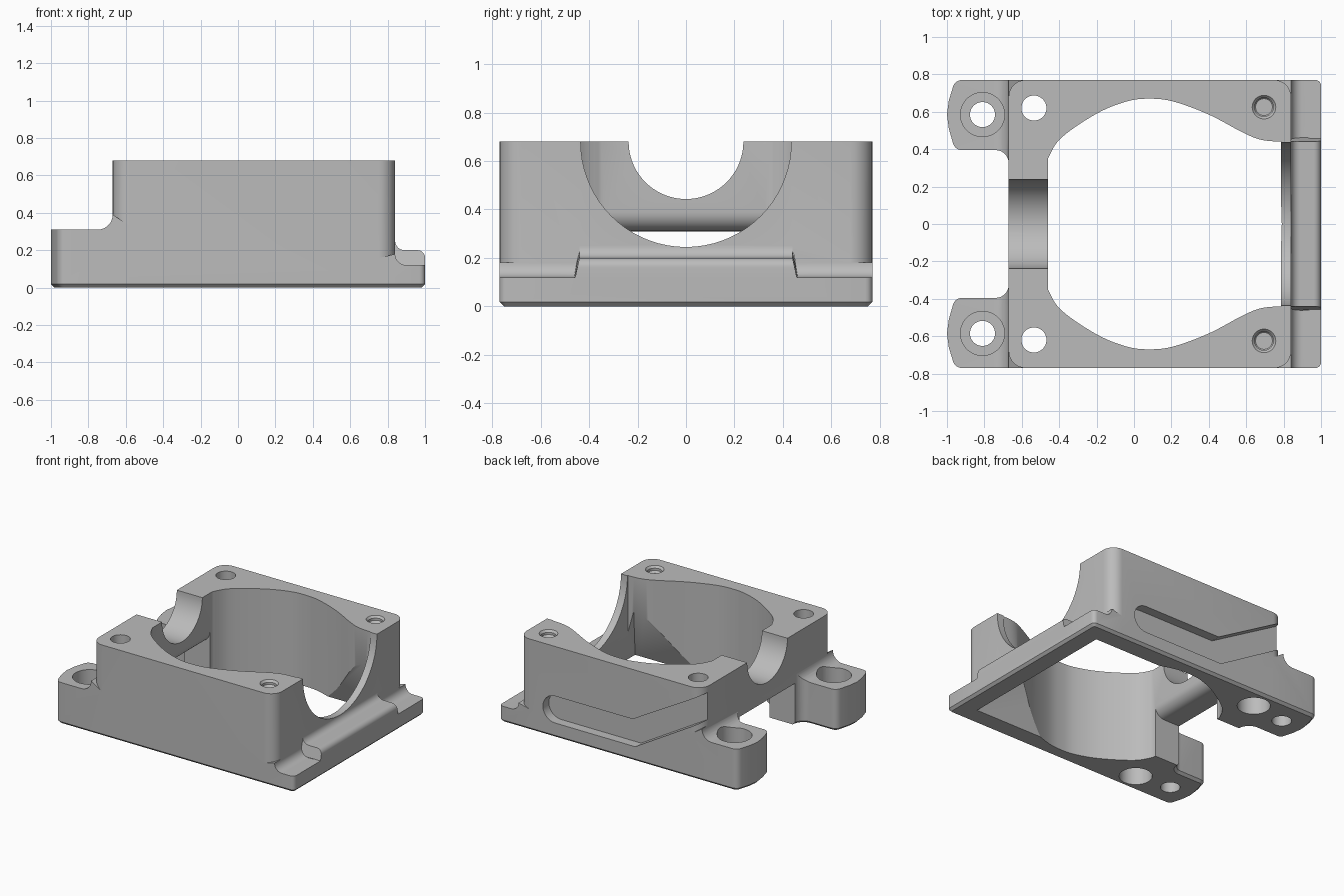
import bpy, bmesh
from math import cos, sin, pi, radians

cube = bpy.data.objects.get("Cube")
if cube:
    bpy.data.objects.remove(cube, do_unlink=True)

grey = bpy.data.materials.new("plain_grey")
grey.use_nodes = True
grey.diffuse_color = (0.5, 0.5, 0.5, 1)
grey.node_tree.nodes["Principled BSDF"].inputs["Base Color"].default_value = (0.5, 0.5, 0.5, 1)


def arc(cx, cy, r, start, end, n=8):
    angles = [radians(start + (end - start) * i / n) for i in range(n + 1)]
    return [(cx + r * cos(a), cy + r * sin(a)) for a in angles]


def mirrored(half):
    """Closes a half outline with its copy across the x axis."""
    return half + [(x, -y) for x, y in reversed(half)]


def smooth_path(pts, n=6):
    """Catmull-Rom curve through the points."""
    p = [pts[0]] + pts + [pts[-1]]
    out = []
    for a, b, c, d in zip(p, p[1:], p[2:], p[3:]):
        for i in range(n):
            t = i / n
            out.append(tuple(
                0.5 * (2 * b[k] + (c[k] - a[k]) * t
                       + (2 * a[k] - 5 * b[k] + 4 * c[k] - d[k]) * t * t
                       + (3 * b[k] - a[k] - 3 * c[k] + d[k]) * t ** 3) for k in (0, 1)))
    return out + [pts[-1]]


def prism(name, pts, axis, lo, hi, chamfer=0, end_pts=None):
    """Extrudes a profile along an axis; end_pts makes a loft instead."""
    place = {"x": lambda a, b, h: (h, a, b),
             "y": lambda a, b, h: (a, h, b),
             "z": lambda a, b, h: (a, b, h)}[axis]
    bm = bmesh.new()
    low = [bm.verts.new(place(a, b, lo)) for a, b in pts]
    high = [bm.verts.new(place(a, b, hi)) for a, b in (end_pts or pts)]
    bottom = bm.faces.new(low)
    bm.faces.new(high)
    for i in range(len(low)):
        j = (i + 1) % len(low)
        bm.faces.new((low[i], low[j], high[j], high[i]))
    bmesh.ops.recalc_face_normals(bm, faces=bm.faces)
    if chamfer:
        bmesh.ops.bevel(bm, geom=list(bottom.edges), offset=chamfer,
                        segments=1, affect="EDGES", profile=0.5)
    mesh = bpy.data.meshes.new(name)
    bm.to_mesh(mesh)
    bm.free()
    mesh.materials.append(grey)
    obj = bpy.data.objects.new(name, mesh)
    bpy.context.collection.objects.link(obj)
    return obj


def cylinder(name, x, y, r, lo, hi, r_end=None):
    ring = arc(x, y, r, 0, 360, 40)[:-1]
    top = arc(x, y, r_end, 0, 360, 40)[:-1] if r_end else None
    return prism(name, ring, "z", lo, hi, end_pts=top)


def combine(target, tool, operation):
    mod = target.modifiers.new(tool.name, "BOOLEAN")
    mod.operation = operation
    mod.solver = "EXACT"
    mod.object = tool
    tool.hide_render = True
    bpy.context.view_layer.objects.active = target
    bpy.ops.object.modifier_apply(modifier=mod.name)
    bpy.data.objects.remove(tool, do_unlink=True)


# Tall block with rounded upright corners
block = mirrored(arc(-0.58, 0.68, 0.09, 180, 90) + arc(0.75, 0.68, 0.09, 90, 0))
housing = prism("housing", block, "z", 0, 0.68)

# Lower slab: lug level at one end, thin ledge at the other, filleted to the block
slab = ([(-1, 0), (-1, 0.31)] + arc(-0.75, 0.39, 0.08, -90, 0)
        + [(-0.58, 0.33), (0.76, 0.16)]
        + arc(0.9, 0.18, 0.06, 180, 270) + [(1, 0.12), (1, 0)])
combine(housing, prism("slab", slab, "y", -0.77, 0.77), "UNION")

# Raised rib on the ledge, slightly wider at its foot
rib_profile = ([(0.8, 0.05), (0.8, 0.25)] + arc(0.89, 0.25, 0.05, 180, 270)
               + arc(0.96, 0.16, 0.04, 90, 0) + [(1, 0.05)])
rib = prism("rib", rib_profile, "y", -0.44, 0.44)
for v in rib.data.vertices:
    v.co.y *= 1 + max(0, 0.2 - v.co.z) * 0.5
combine(housing, rib, "UNION")

# Plan outline with two bulging lugs and a chamfered foot
outline = mirrored(
    arc(-0.74, 0.325, 0.07, 0, 90) + arc(-0.92, 0.445, 0.05, 270, 190, 5)
    + [(-0.99, 0.51), (-1, 0.585), (-0.99, 0.66)]
    + arc(-0.92, 0.72, 0.05, 170, 90, 5) + arc(0.97, 0.74, 0.03, 90, 0, 4))
combine(housing, prism("outline", outline, "z", 0, 1, chamfer=0.018), "INTERSECT")

# Barrel-shaped cavity through the middle
side = smooth_path([(-0.46, 0.35), (-0.39, 0.46), (-0.2, 0.59), (-0.04, 0.655),
                    (0.08, 0.67), (0.21, 0.655), (0.4, 0.585), (0.58, 0.49),
                    (0.68, 0.45), (0.787, 0.44)])
combine(housing, prism("cavity", mirrored(side), "z", -0.1, 0.8), "DIFFERENCE")


# Tapered pocket opening toward the foot
def rectangle(x0, x1, y):
    return [(x0, -y), (x1, -y), (x1, y), (x0, y)]


combine(housing, prism("pocket", rectangle(0, 0.86, 0.63), "z", -0.01, 0.5,
                       end_pts=rectangle(0, 0.72, 0.41)), "DIFFERENCE")

# Gap under the narrow end wall, rounded on the inside
gap = ([(-0.8, -0.1), (-0.8, 0.31)] + arc(-0.54, 0.39, 0.08, -90, 0)
       + [(-0.38, 0.39), (-0.38, -0.1)])
combine(housing, prism("gap", gap, "y", -0.325, 0.325), "DIFFERENCE")

# Round saddles in both end walls
for name, r, lo, hi in (("small_saddle", 0.237, -0.9, -0.3), ("large_saddle", 0.435, 0.6, 1.1)):
    ring = arc(0, 0.68, r, 0, 360, 72)[:-1]
    combine(housing, prism(name, ring, "x", lo, hi), "DIFFERENCE")

# Bent groove in the back face, running out at the corner
groove = ([(-0.8, 0.71), (-0.1, 0.31)] + arc(0.54, 0.21, 0.1, 90, -90, 12)
          + [(-0.12, 0.11), (-0.8, 0.51)])
combine(housing, prism("groove", groove, "y", 0.7, 0.9), "DIFFERENCE")

# Bolt holes, mirrored front to back
for s in (-1, 1):
    holes = [
        ("lug_bore", -0.81, 0.585 * s, 0.067, -0.1, 0.5, None),
        ("lug_counterbore", -0.81, 0.585 * s, 0.118, 0.14, 0.5, None),
        ("through_bore", -0.535, 0.62 * s, 0.067, -0.1, 0.8, None),
        ("foot_counterbore", -0.535, 0.62 * s, 0.112, -0.1, 0.22, None),
        ("screw_bore", 0.695, 0.625 * s, 0.05, 0.3, 0.8, None),
        ("screw_lead_in", 0.695, 0.625 * s, 0.05, 0.665, 0.681, 0.064),
    ]
    # Thread grooves in the screw bore
    for i in range(4):
        z = 0.63 - 0.035 * i
        holes.append(("thread", 0.695, 0.625 * s, 0.045, z, z + 0.018, 0.062))
    for hole in holes:
        combine(housing, cylinder(*hole), "DIFFERENCE")

housing.data.materials.clear()
housing.data.materials.append(grey)
for p in housing.data.polygons:
    p.material_index = 0
bpy.ops.object.select_all(action="DESELECT")
housing.select_set(True)
bpy.context.view_layer.objects.active = housing
bpy.ops.object.shade_smooth_by_angle(angle=radians(30))
